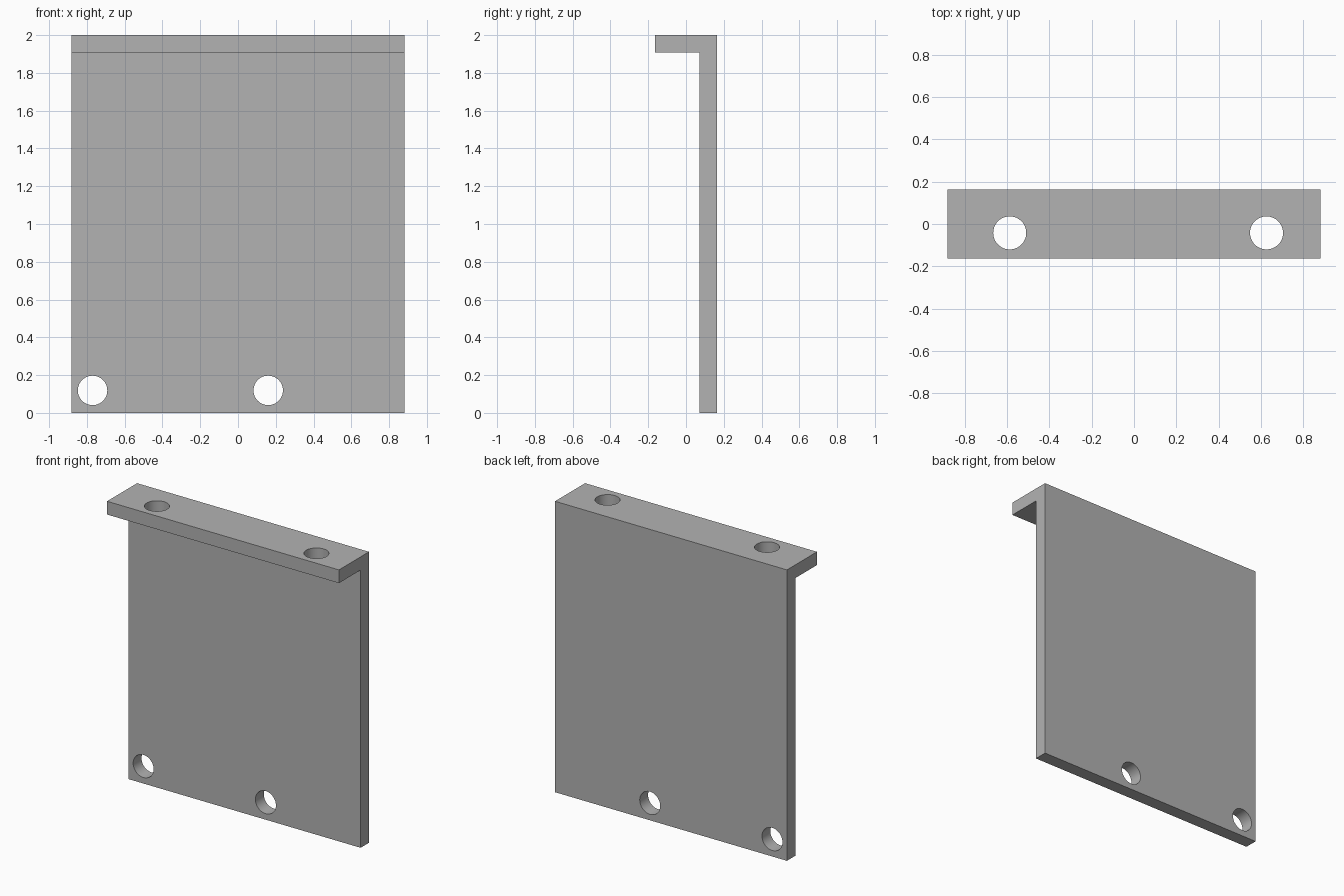
import bpy
import bmesh
import math

cube = bpy.data.objects.get("Cube")
if cube:
    bpy.data.objects.remove(cube, do_unlink=True)

HALF_W, HALF_D, HEIGHT = 0.882, 0.163, 2.0
THICK = 0.091
HOLE_R = 0.078

grey = bpy.data.materials.new("plain grey")
grey.use_nodes = True
colour = (0.448, 0.448, 0.448, 1)
grey.diffuse_color = colour
grey.node_tree.nodes["Principled BSDF"].inputs["Base Color"].default_value = colour


def add_object(name, bm):
    bmesh.ops.recalc_face_normals(bm, faces=bm.faces)
    mesh = bpy.data.meshes.new(name)
    bm.to_mesh(mesh)
    bm.free()
    mesh.materials.append(grey)
    obj = bpy.data.objects.new(name, mesh)
    bpy.context.collection.objects.link(obj)
    return obj


# L-shaped side profile (y, z) extruded across the width
inner = HALF_D - THICK
profile = [(HALF_D, 0), (HALF_D, HEIGHT), (-HALF_D, HEIGHT),
           (-HALF_D, HEIGHT - THICK), (inner, HEIGHT - THICK), (inner, 0)]
bm = bmesh.new()
face = bm.faces.new([bm.verts.new((-HALF_W, y, z)) for y, z in profile])
side = bmesh.ops.extrude_face_region(bm, geom=[face])
verts = [v for v in side["geom"] if isinstance(v, bmesh.types.BMVert)]
bmesh.ops.translate(bm, vec=(2 * HALF_W, 0, 0), verts=verts)
bracket = add_object("angle_bracket", bm)


# Round screw holes through the plate and the top flange
def drill(name, location, tilt):
    bm = bmesh.new()
    bmesh.ops.create_cone(bm, cap_ends=True, segments=48, radius1=HOLE_R,
                          radius2=HOLE_R, depth=THICK * 3)
    cutter = add_object(name, bm)
    cutter.location = location
    cutter.rotation_euler.x = tilt
    cutter.hide_render = True
    cutter.hide_set(True)
    cut = bracket.modifiers.new(name, 'BOOLEAN')
    cut.operation = 'DIFFERENCE'
    cut.solver = 'EXACT'
    cut.object = cutter
    return cutter


cutters = []
for i, x in enumerate((-0.77, 0.16)):
    cutters.append(drill(f"plate_hole_cutter_{i}",
                         (x, HALF_D - THICK / 2, 0.119), math.pi / 2))
for i, x in enumerate((-0.587, 0.626)):
    cutters.append(drill(f"flange_hole_cutter_{i}",
                         (x, -0.042, HEIGHT - THICK / 2), 0))

# Apply the cuts, drop the cutters, and smooth only the hole walls
bpy.ops.object.select_all(action='DESELECT')
bpy.context.view_layer.objects.active = bracket
bracket.select_set(True)
for modifier in list(bracket.modifiers):
    bpy.ops.object.modifier_apply(modifier=modifier.name)
for cutter in cutters:
    bpy.data.objects.remove(cutter, do_unlink=True)
bpy.ops.object.shade_smooth_by_angle(angle=math.radians(30))
